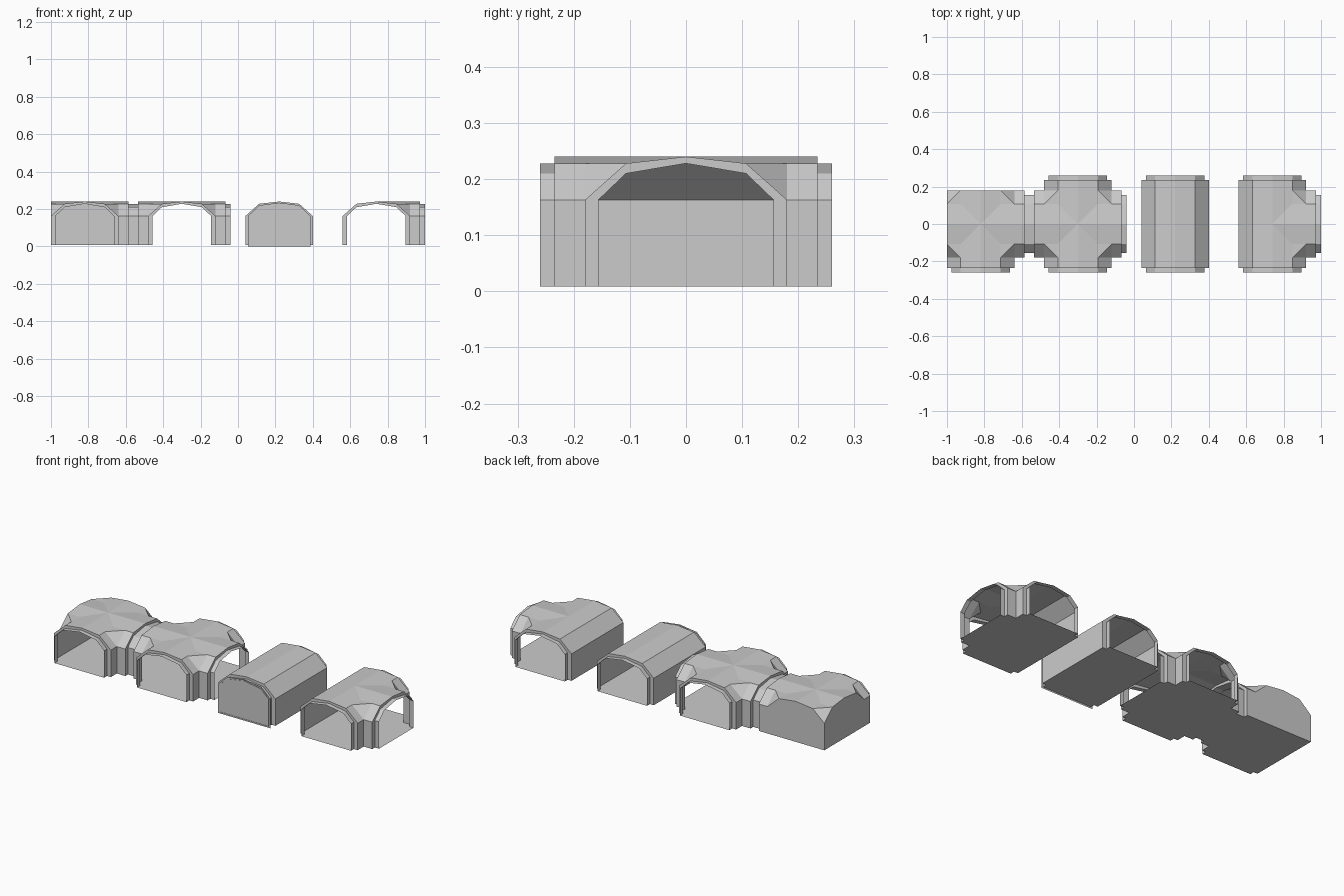
import bpy, bmesh
from mathutils import Matrix

if "Cube" in bpy.data.objects:
    bpy.data.objects.remove(bpy.data.objects["Cube"])

# shared vault dimensions: half width, shoulder offset, arm end, collar end
W, A, E1, E2 = 0.18, 0.107, 0.234, 0.26
ZB, H1, H2, H3 = 0.009, 0.163, 0.228, 0.24
OUTER = [(-W, ZB), (-W, H1), (-A, H2), (0, H3), (A, H2), (W, H1), (W, ZB)]
INNER = [(-.156, ZB), (-.156, H1), (-A, .21), (0, H2), (A, .21), (.156, H1), (.156, ZB)]


def finish(bm, name, x):
    bmesh.ops.remove_doubles(bm, verts=bm.verts, dist=0.0005)
    bmesh.ops.recalc_face_normals(bm, faces=bm.faces)
    me = bpy.data.meshes.new(name)
    bm.to_mesh(me)
    bm.free()
    ob = bpy.data.objects.new(name, me)
    ob.location.x = x
    bpy.context.collection.objects.link(ob)


def tunnel(name, cx, sides):
    """sides: +x, +y, -x, -y, each 'open', 'gable' or 'plain'."""
    bm = bmesh.new()
    for k, kind in enumerate(sides):
        rot = Matrix.Rotation(k * 1.5707963, 3, 'Z')

        def face(*pts):
            bm.faces.new([bm.verts.new(rot @ Matrix.Translation(p).to_translation())
                          for p in pts])

        def strip(xa, pa, xb, pb):
            for i in range(len(pa) - 1):
                face((xa, *pa[i]), (xa, *pa[i + 1]), (xb, *pb[i + 1]), (xb, *pb[i]))

        # quarter of the floor
        face((0, 0, ZB), (W, -W, ZB), (W, W, ZB))
        if kind == 'plain':
            # straight side: barrel roof and wall
            face((0, 0, H3), (A, -A, H2), (A, A, H2))
            face((A, -W, H2), (W, -W, H1), (W, W, H1), (A, W, H2))
            face((W, -W, ZB), (W, W, ZB), (W, W, H1), (W, -W, H1))
        else:
            # crossing vault
            for s in (-1, 1):
                face((0, 0, H3), (W, 0, H3), (W, s * A, H2), (A, s * A, H2))
        if kind == 'gable':
            face(*[(W, *p) for p in OUTER])
        if kind == 'open':
            # arm, stepped ring, thin collar and their floor
            strip(W, OUTER, E1, OUTER)
            strip(E1, OUTER, E1, INNER)
            strip(E1, INNER, E2, INNER)
            for x0, x1, w in ((W, E1, W), (E1, E2, .156)):
                face((x0, -w, ZB), (x1, -w, ZB), (x1, w, ZB), (x0, w, ZB))
        # cut corner between two vaults
        if 'plain' not in (kind, sides[(k + 1) % 4]):
            face((W, A, H2), (A, W, H2), (A, A, H2))
            face((W, A, H2), (W, W, H1), (A, W, H2))
    finish(bm, name, cx)


tunnel("corner_tunnel", -0.82, ('open', 'gable', 'gable', 'open'))
tunnel("cross_tunnel", -0.30, ('open', 'open', 'open', 'open'))
tunnel("straight_tunnel", 0.22, ('plain', 'open', 'plain', 'open'))
tunnel("junction_tunnel", 0.74, ('open', 'open', 'plain', 'open'))

# flat panel closing the front of the straight tunnel
bm = bmesh.new()
panel = [(-.167, 0), (-.167, H1), (-A, .22), (0, .234), (A, .22), (.167, H1), (.167, 0)]
bm.faces.new([bm.verts.new((x, -0.258, z)) for x, z in panel])
finish(bm, "end_panel", 0.22)
